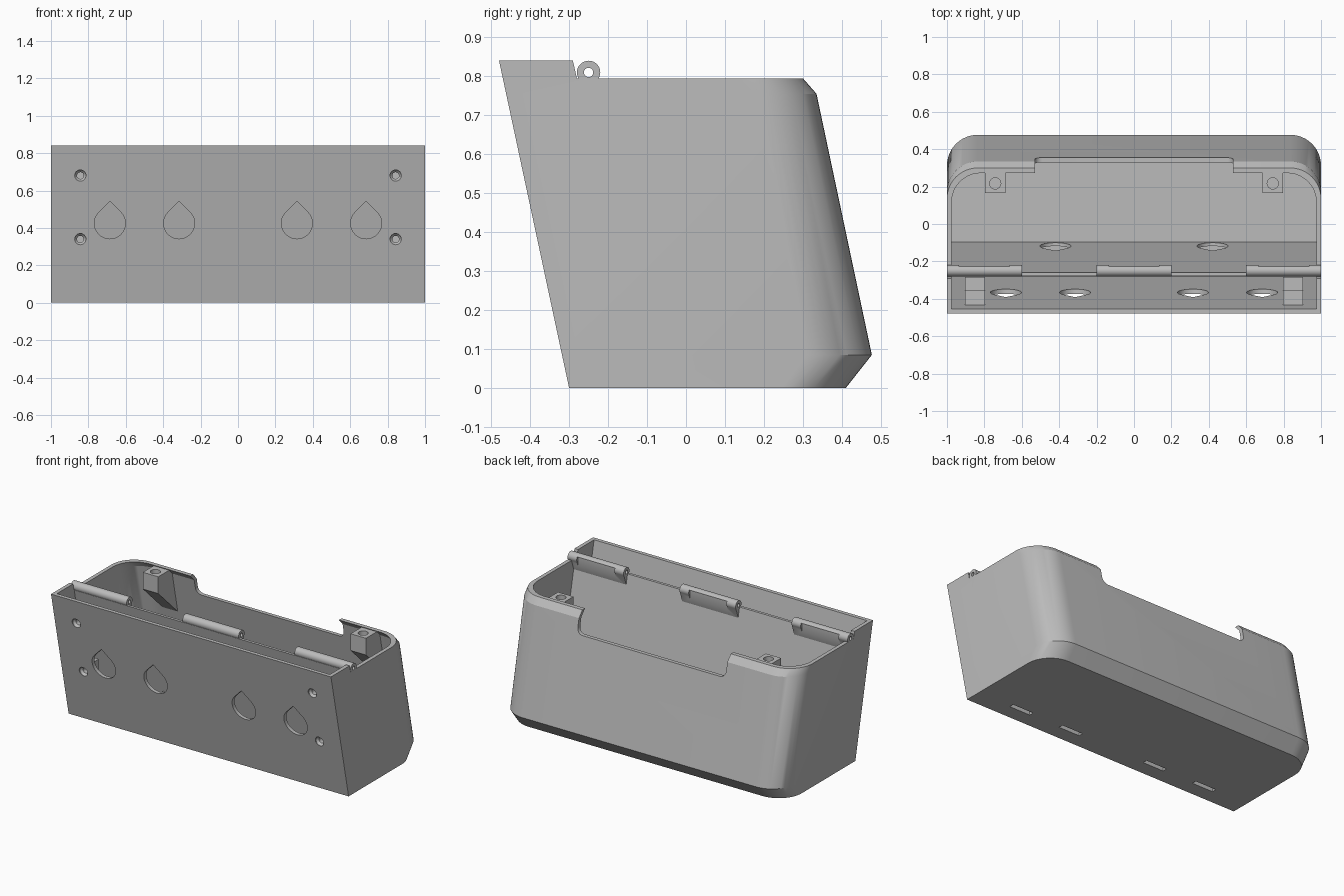
import bpy, bmesh, math
from mathutils import Vector

if "Cube" in bpy.data.objects:
    bpy.data.objects.remove(bpy.data.objects["Cube"], do_unlink=True)

LEAN = 0.214   # forward lean of front, back and divider
WALL = 0.025

grey = bpy.data.materials.new("plain_grey")
grey.use_nodes = True
grey.diffuse_color = (0.5, 0.5, 0.5, 1)
grey.node_tree.nodes["Principled BSDF"].inputs["Base Color"].default_value = (0.5, 0.5, 0.5, 1)


def loft(bm, rings):
    """Closed solid through rings of equal length."""
    rows = [[bm.verts.new(p) for p in ring] for ring in rings]
    n = len(rows[0])
    for low, high in zip(rows, rows[1:]):
        for i in range(n):
            j = (i + 1) % n
            bm.faces.new((low[i], low[j], high[j], high[i]))
    bm.faces.new(rows[0][::-1])
    bm.faces.new(rows[-1])


def prism(bm, pts, axis, a, b):
    """Extrude a 2D outline along x (pts are y,z), y (x,z) or z (x,y)."""
    def place(p, t):
        q = list(p)
        q.insert("xyz".index(axis), t)
        return Vector(q)
    loft(bm, [[place(p, t) for p in pts] for t in (a, b)])


def make(name, build):
    bm = bmesh.new()
    build(bm)
    bmesh.ops.recalc_face_normals(bm, faces=bm.faces)
    mesh = bpy.data.meshes.new(name)
    bm.to_mesh(mesh)
    bm.free()
    mesh.materials.append(grey)
    ob = bpy.data.objects.new(name, mesh)
    bpy.context.collection.objects.link(ob)
    return ob


def combine(ob, build, operation="DIFFERENCE"):
    tool = make("cutter", build)
    tool.hide_render = True
    mod = ob.modifiers.new("combine", "BOOLEAN")
    mod.operation, mod.object, mod.solver = operation, tool, "EXACT"
    bpy.context.view_layer.objects.active = ob
    bpy.ops.object.modifier_apply(modifier=mod.name)
    bpy.data.objects.remove(tool, do_unlink=True)


def smooth(ob):
    bpy.ops.object.select_all(action="DESELECT")
    ob.select_set(True)
    bpy.context.view_layer.objects.active = ob
    bpy.ops.object.shade_smooth_by_angle(angle=math.radians(25))


def plan(z, front, back, half, r):
    """Plan outline with two rounded back corners."""
    ring = [(-half, front - LEAN * z, z), (half, front - LEAN * z, z)]
    for start, cx in ((0, half - r), (90, r - half)):
        for k in range(13):
            a = math.radians(start + k * 7.5)
            ring.append((cx + r * math.cos(a), back - r + r * math.sin(a), z))
    return ring


def circle(cx, cy, r, n=32):
    return [(cx + r * math.cos(math.tau * k / n), cy + r * math.sin(math.tau * k / n)) for k in range(n)]


def teardrop(cx, cz, r):
    pts = [(cx, cz + r * math.sqrt(2))]
    for k in range(33):
        a = math.radians(135 + k * 270 / 32)
        pts.append((cx + r * math.cos(a), cz + r * math.sin(a)))
    return pts


def leaning(y, z0, z1, y2):
    return [(y - LEAN * z0, z0), (y2 - LEAN * z0, z0), (y2 - LEAN * z1, z1), (y - LEAN * z1, z1)]


# Outer body with chamfered back edges
def body(bm):
    loft(bm, [plan(z, -0.30, b, 1, 0.165) for z, b in
              ((0, 0.41), (0.085, 0.477), (0.755, 0.335), (0.795, 0.30), (0.84, 0.26))])


# Lowers everything behind the front compartment
def rear_step(bm):
    prism(bm, [(-0.28, 0.795), (1, 0.795), (1, 0.9), (-0.304, 0.9)], "x", -1.1, 1.1)


# Rear and front compartments, leaving a leaning divider
def cavities(bm):
    loft(bm, [plan(z, -0.09, b, 1 - WALL, 0.155) for z, b in
              ((WALL, 0.405), (0.085, 0.452), (0.755, 0.310), (0.795, 0.272), (0.9, 0.18))])
    prism(bm, leaning(-0.30 + WALL, WALL, 0.9, -0.108), "x", WALL - 1, 1 - WALL)


# Screw blocks behind the front wall and tapered posts at the back
def blocks(bm):
    for s in (-1, 1):
        for z in (0.34, 0.68):
            y = -0.29 - LEAN * z
            prism(bm, [(y + 0.012, z - 0.06), (y + 0.08, z - 0.06), (y + 0.08, z + 0.06),
                       (y - 0.012, z + 0.06)], "x", s * 0.85 - 0.053, s * 0.85 + 0.053)
        prism(bm, [(0.167, 0.788), (0.285, 0.788), (0.32, 0.755), (0.385, 0.47), (0.167, 0.68)],
              "x", s * 0.742 - 0.055, s * 0.742 + 0.055)


# Cable holes, screw holes, drain slots and rear notch
def openings(bm):
    for s in (-1, 1):
        for x in (0.315, 0.685):
            prism(bm, teardrop(s * x, 0.425, 0.083), "y", -0.6, -0.3)
            c = s * x
            prism(bm, [(c - 0.075, -0.205), (c + 0.075, -0.205), (c + 0.075, -0.175),
                       (c - 0.075, -0.175)], "z", -0.1, 0.06)
        prism(bm, teardrop(s * 0.42, 0.13, 0.083), "y", -0.2, 0)
        for z in (0.34, 0.68):
            y = -0.30 - LEAN * z
            rings = []
            for dy, r in ((-0.03, 0.03), (0.008, 0.03), (0.022, 0.018), (0.07, 0.018)):
                rings.append([(px, y + dy, pz) for px, pz in circle(s * 0.843, z, r, 24)])
            loft(bm, rings)
        prism(bm, circle(s * 0.742, 0.217, 0.03, 24), "z", 0.70, 0.85)
    notch = [(-0.53, 0.9), (0.53, 0.9)]
    for start, cx in ((0, 0.49), (-90, -0.49)):
        for k in range(7):
            a = math.radians(start - k * 15)
            notch.append((cx + 0.04 * math.cos(a), 0.70 + 0.04 * math.sin(a)))
    prism(bm, notch, "y", 0.19, 0.6)


case = make("case", body)
combine(case, rear_step)
combine(case, cavities)
combine(case, blocks, "UNION")
combine(case, openings)
smooth(case)

# Hinge knuckles on top of the divider, each with a flat relief and a pin bore
for label, x0, x1 in (("right", -1, -0.6), ("middle", -0.2, 0.2), ("left", 0.6, 1)):
    def knuckle(bm):
        pts = [(-0.25 + 0.03 * math.cos(a), 0.81 + 0.03 * math.sin(a))
               for a in (math.radians(-30 + k * 10) for k in range(25))]
        prism(bm, pts + [(-0.27, 0.78), (-0.25, 0.72)], "x", x0, x1)

    def relief(bm):
        prism(bm, [(-0.232, 0.75), (-0.2, 0.75), (-0.2, 0.828), (-0.232, 0.828)],
              "x", x0 + 0.065, x1 - 0.065)

    def bore(bm):
        prism(bm, circle(-0.25, 0.81, 0.012, 16), "x", x0 - 0.1, x1 + 0.1)

    hinge = make(label + "_hinge_knuckle", knuckle)
    combine(hinge, relief)
    combine(hinge, bore)
    smooth(hinge)
